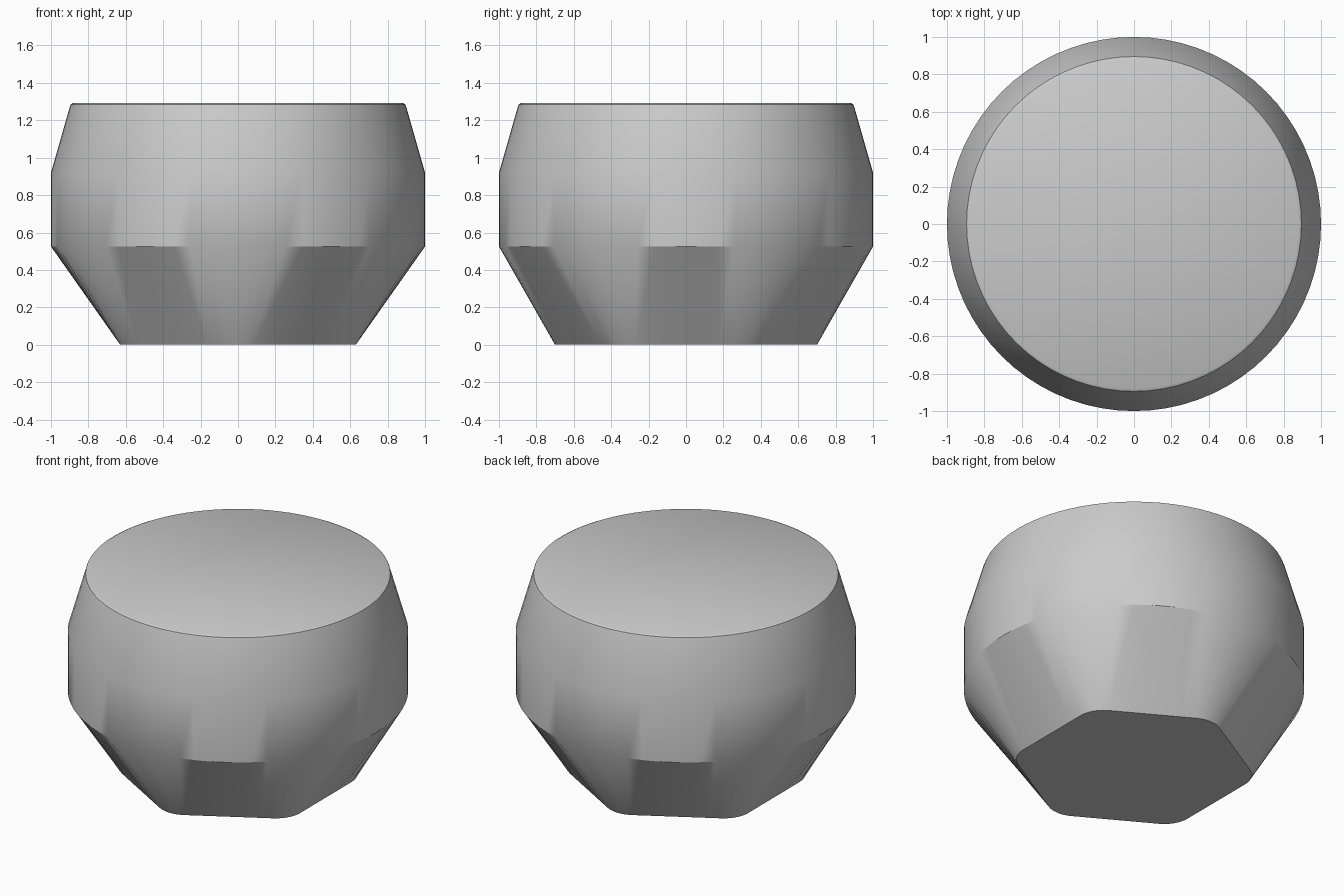
import bpy, bmesh, math
from mathutils import Vector

cube = bpy.data.objects.get("Cube")
if cube:
    bpy.data.objects.remove(cube, do_unlink=True)

SEGMENTS = 72
APOTHEM, FILLET = 0.63, 0.175


def hexagon_point(angle):
    """Point on a rounded hexagon whose corners lie at 30, 90, 150... degrees."""
    corner = math.floor(angle / 60) * 60 + 30
    offset = angle - corner
    centre = (APOTHEM - FILLET) / math.cos(math.radians(30))
    # The outer half of each sector runs along a flat side
    turn = math.radians(max(-30, min(30, 2 * offset)))
    p = Vector((centre + FILLET * math.cos(turn), FILLET * math.sin(turn)))
    if abs(offset) > 15:
        side = math.copysign(1, offset)
        edge = math.radians(30 * side)
        middle = Vector((math.cos(edge), math.sin(edge))) * APOTHEM
        p = p.lerp(middle, (abs(offset) - 15) / 15)
    a = math.radians(corner)
    return (p.x * math.cos(a) - p.y * math.sin(a),
            p.x * math.sin(a) + p.y * math.cos(a))


def circle_point(angle, radius):
    a = math.radians(angle)
    return radius * math.cos(a), radius * math.sin(a)


# Hexagonal foot lofted into a round body with a softened rim
bm = bmesh.new()
angles = [i * 360 / SEGMENTS for i in range(SEGMENTS)]
rings = [[bm.verts.new((*hexagon_point(a), 0)) for a in angles]]
for radius, z in [(1, 0.525), (1, 0.92), (0.9, 1.27), (0.895, 1.285), (0.88, 1.293)]:
    rings.append([bm.verts.new((*circle_point(a, radius), z)) for a in angles])
for low, high in zip(rings, rings[1:]):
    for i in range(SEGMENTS):
        j = (i + 1) % SEGMENTS
        bm.faces.new((low[i], low[j], high[j], high[i]))
bm.faces.new(rings[-1])
bm.faces.new(list(reversed(rings[0])))

mesh = bpy.data.meshes.new("knob_body")
bm.to_mesh(mesh)
bm.free()
body = bpy.data.objects.new("knob_body", mesh)
bpy.context.collection.objects.link(body)

# Plain grey material
grey = bpy.data.materials.new("plain_grey")
grey.use_nodes = True
colour = (0.6, 0.6, 0.6, 1)
grey.diffuse_color = colour
grey.node_tree.nodes["Principled BSDF"].inputs["Base Color"].default_value = colour
mesh.materials.append(grey)

# Corners blend smoothly into the wall, flats keep a crisp edge
bpy.ops.object.select_all(action="DESELECT")
body.select_set(True)
bpy.context.view_layer.objects.active = body
bpy.ops.object.shade_smooth_by_angle(angle=math.radians(31.5))
